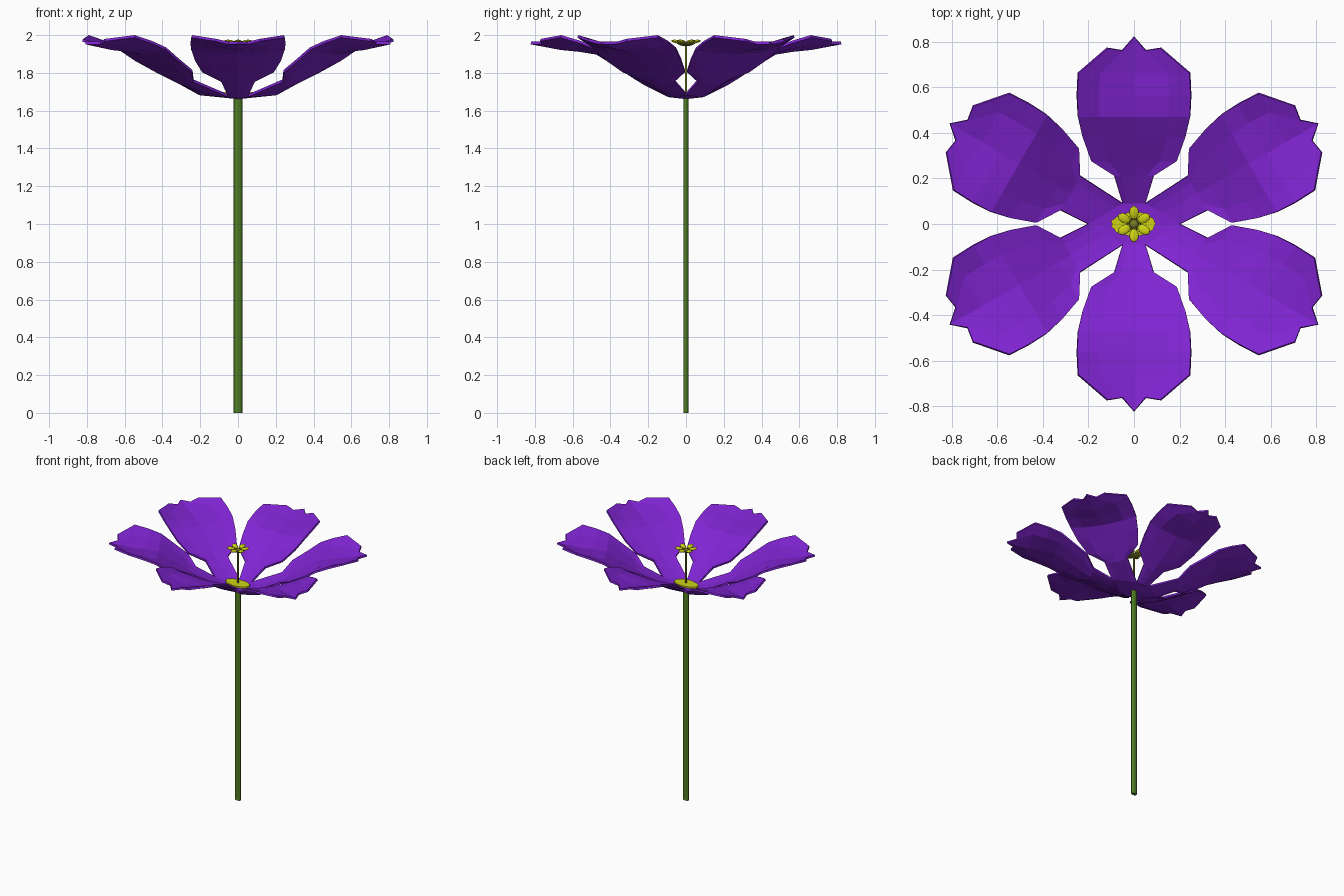
import bpy, bmesh, math, random
from mathutils import Vector, Matrix

random.seed(4)
if "Cube" in bpy.data.objects:
    bpy.data.objects.remove(bpy.data.objects["Cube"], do_unlink=True)


def material(name, rgb):
    m = bpy.data.materials.new(name)
    m.use_nodes = True
    m.diffuse_color = (*rgb, 1)
    m.node_tree.nodes["Principled BSDF"].inputs["Base Color"].default_value = (*rgb, 1)
    return m


purple = material("petal_purple", (0.216, 0.018, 0.645))
green = material("stem_green", (0.078, 0.205, 0.018))
yellow = material("pollen_yellow", (0.62, 0.65, 0.007))
olive = material("style_olive", (0.2, 0.22, 0.02))


def finish(name, bm, mat):
    bmesh.ops.recalc_face_normals(bm, faces=bm.faces)
    mesh = bpy.data.meshes.new(name)
    bm.to_mesh(mesh)
    bm.free()
    mesh.materials.append(mat)
    obj = bpy.data.objects.new(name, mesh)
    bpy.context.collection.objects.link(obj)
    return obj


def cylinder(name, rx, ry, z0, z1, mat, sides):
    bm = bmesh.new()
    bmesh.ops.create_cone(bm, cap_ends=True, segments=sides, radius1=1, radius2=1, depth=1)
    bmesh.ops.scale(bm, vec=(rx, ry, z1 - z0), verts=bm.verts)
    bmesh.ops.translate(bm, vec=(0, 0, (z0 + z1) / 2), verts=bm.verts)
    obj = finish(name, bm, mat)
    for p in obj.data.polygons:
        p.use_smooth = len(p.vertices) == 4
    return obj


# Petal rows: distance along, half width, centre height, edge height
ROWS = [(0.21, 0.085, 1.745, 1.765), (0.275, 0.187, 1.785, 1.815),
        (0.38, 0.225, 1.855, 1.875), (0.47, 0.245, 1.91, 1.935),
        (0.56, 0.248, 1.925, 1.97), (0.66, 0.243, 1.935, 2.0)]
COLUMNS = (-1, -0.62, 0, 0.62, 1)
# Notched tip: sideways, along, height
TIP = [(-0.115, 0.77, 1.98), (-0.05, 0.76, 1.965), (0, 0.82, 1.965),
       (0.05, 0.76, 1.965), (0.115, 0.77, 1.98)]


def add_petal(bm, angle, shift, start, end):
    """Grid of petal rows, rooted on the edge start-end of the flower base."""
    turn = Matrix.Translation(shift) @ Matrix.Rotation(angle - math.pi / 2, 4, "Z")
    grid = [[start.lerp(end, (c + 1) / 2) for c in COLUMNS]]
    for along, half, mid, edge in ROWS:
        grid.append([turn @ Vector((c * half, along, mid + (edge - mid) * c * c))
                     for c in COLUMNS])
    grid.append([turn @ Vector(p) for p in TIP])
    rows = [[bm.verts.new(p) for p in row] for row in grid]
    for a, b in zip(rows, rows[1:]):
        for i in range(4):
            bm.faces.new((a[i], a[i + 1], b[i + 1], b[i]))


# Six petals around a stretched hexagonal base
bm = bmesh.new()
base = [Vector(p) for p in ((0.2, 0, 1.695), (0.05, 0.09, 1.685), (-0.05, 0.09, 1.685),
                            (-0.2, 0, 1.695), (-0.05, -0.09, 1.685), (0.05, -0.09, 1.685))]
centre = Vector((0, 0, 1.675))
for i in range(6):
    right, left = base[i], base[(i + 1) % 6]
    angle = math.radians(30 + 60 * i)
    sx = round(math.cos(angle))
    sy = math.copysign(1, math.sin(angle))
    add_petal(bm, angle, Vector((0.096 * sx, 0.03 * sy * abs(sx), 0)), left, right)
    bm.faces.new([bm.verts.new(p) for p in (centre, right, left)])
bmesh.ops.remove_doubles(bm, verts=bm.verts, dist=0.002)
petals = finish("petals", bm, purple)
if sum(p.normal.z for p in petals.data.polygons) < 0:
    petals.data.flip_normals()
thick = petals.modifiers.new("thickness", "SOLIDIFY")
thick.thickness = 0.014
thick.offset = -1

# Stem and the thin style above it
cylinder("stem", 0.023, 0.014, 0, 1.665, green, 12)
cylinder("style", 0.006, 0.006, 1.66, 1.955, olive, 8)

# Ragged pollen disc at the base of the petals
bm = bmesh.new()
rim = []
for i in range(28):
    a = math.tau * i / 28
    r = random.uniform(0.88, 1.06) if i % 2 else 0.95
    rim.append((0.1 * r * math.cos(a), 0.057 * r * math.sin(a), 1.698))
bm.faces.new([bm.verts.new(p) for p in rim])
lower = bmesh.ops.extrude_face_region(bm, geom=bm.faces[:])
bmesh.ops.translate(bm, vec=(0, 0, -0.012),
                    verts=[v for v in lower["geom"] if isinstance(v, bmesh.types.BMVert)])
finish("pollen_disc", bm, yellow)


def blobs(name, mat, count, radius, z, size, tilt):
    """Ring of small ellipsoids pointing outward."""
    bm = bmesh.new()
    for i in range(count):
        m = (Matrix.Rotation(math.tau * (i + 0.5) / count, 4, "Z")
             @ Matrix.Translation((radius, 0, z))
             @ Matrix.Rotation(tilt, 4, "Y") @ Matrix.Diagonal((*size, 1)))
        bmesh.ops.create_uvsphere(bm, u_segments=10, v_segments=6, radius=1, matrix=m)
    return finish(name, bm, mat)


# Stigma: six yellow lobes over an olive cup
blobs("stigma_lobes", yellow, 6, 0.05, 1.966, (0.03, 0.021, 0.009), -0.15)
blobs("stigma_cup", olive, 6, 0.026, 1.952, (0.03, 0.014, 0.007), -0.3)
blobs("stigma_centre", olive, 1, 0, 1.955, (0.02, 0.02, 0.012), 0)
